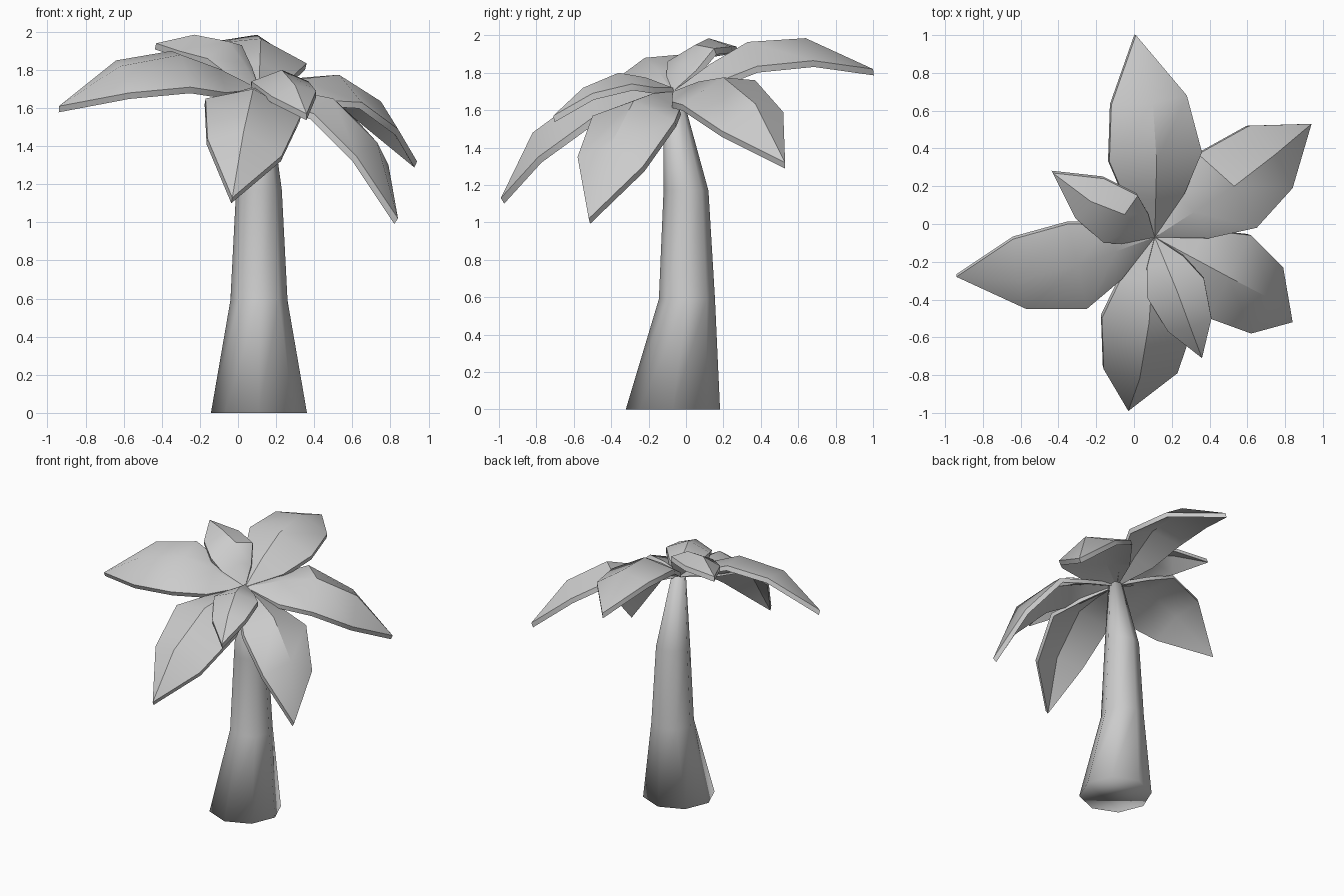
import bpy, bmesh, math
from mathutils import Vector

if "Cube" in bpy.data.objects:
    bpy.data.objects.remove(bpy.data.objects["Cube"])

grey = bpy.data.materials.new("plain_grey")
grey.diffuse_color = (0.6, 0.6, 0.6, 1)
grey.use_nodes = True
grey.node_tree.nodes["Principled BSDF"].inputs["Base Color"].default_value = grey.diffuse_color


def make_object(name, bm):
    bmesh.ops.recalc_face_normals(bm, faces=bm.faces)
    mesh = bpy.data.meshes.new(name)
    bm.to_mesh(mesh)
    bm.free()
    mesh.materials.append(grey)
    ob = bpy.data.objects.new(name, mesh)
    bpy.context.collection.objects.link(ob)
    bpy.ops.object.select_all(action='DESELECT')
    ob.select_set(True)
    bpy.context.view_layer.objects.active = ob
    return ob


# Trunk: eight-sided rings (x, y, z, radius) that bend and taper upward
bm = bmesh.new()
rings = []
for x, y, z, r in [(.11, -.07, 0, .252), (.11, .005, .59, .15),
                   (.11, 0, 1.17, .12), (.11, -.07, 1.68, .05)]:
    rings.append([bm.verts.new((x + r * math.cos(i * math.pi / 4),
                                y + r * math.sin(i * math.pi / 4), z))
                  for i in range(8)])
for a, b in zip(rings, rings[1:]):
    for i in range(8):
        j = (i + 1) % 8
        bm.faces.new((a[i], a[j], b[j], b[i]))
bm.faces.new(rings[0][::-1])
bm.faces.new(rings[-1])
make_object("trunk", bm)
bpy.ops.object.shade_smooth()


# Leaf: folded blade with a raised midrib, thickened downward
THICK = 0.035


def leaf(name, base, tip, left, mid, right):
    base = Vector(base)
    rows = [[Vector(p) for p in row] for row in zip(left, mid, right)]
    l1, m1, r1 = rows[0]
    near = [(base + l1) / 2 + (l1 - m1) * .14,
            (base + m1) / 2 + Vector((0, 0, .015)),
            (base + r1) / 2 + (r1 - m1) * .14]
    rows.insert(0, near)
    bm = bmesh.new()
    b, t = bm.verts.new(base), bm.verts.new(tip)
    grid = [[bm.verts.new(p) for p in row] for row in rows]
    for s in (0, 1):
        bm.faces.new((b, grid[0][s + 1], grid[0][s]))
        for p, q in zip(grid, grid[1:]):
            bm.faces.new((p[s], p[s + 1], q[s + 1], q[s]))
        bm.faces.new((grid[-1][s], grid[-1][s + 1], t))
    bmesh.ops.recalc_face_normals(bm, faces=bm.faces)
    if sum(f.normal.z for f in bm.faces) < 0:
        bmesh.ops.reverse_faces(bm, faces=bm.faces)
    # underside shifted along the average normal, joined by a rim
    normal = sum((f.normal * f.calc_area() for f in bm.faces), Vector()).normalized()
    top = bm.faces[:]
    ret = bmesh.ops.extrude_face_region(bm, geom=top, use_keep_orig=True)
    lower = [v for v in ret["geom"] if isinstance(v, bmesh.types.BMVert)]
    bmesh.ops.translate(bm, verts=lower, vec=-normal * THICK)
    make_object(name, bm)
    bpy.ops.object.shade_smooth_by_angle(angle=math.radians(35))


C = (.11, -.07, 1.70)
leaf("back_leaf", C, (.01, 1.0, 1.82),
     [(-.13, .33, 1.94), (-.12, .63, 1.95)],
     [(.12, .33, 1.965), (.10, .64, 1.985)],
     [(.36, .38, 1.835), (.28, .68, 1.865)])
leaf("back_right_leaf", C, (.94, .53, 1.32),
     [(.34, .37, 1.76), (.61, .52, 1.59)],
     [(.53, .20, 1.775), (.75, .37, 1.635)],
     [(.65, -.02, 1.63), (.84, .19, 1.49)])
leaf("front_right_leaf", C, (.84, -.52, 1.02),
     [(.62, -.06, 1.54), (.79, -.23, 1.30)],
     [(.50, -.28, 1.65), (.73, -.40, 1.42)],
     [(.40, -.50, 1.57), (.62, -.58, 1.35)])
leaf("front_leaf", C, (-.03, -.99, 1.13),
     [(-.17, -.50, 1.65), (-.16, -.77, 1.44)],
     [(.08, -.52, 1.70), (.03, -.82, 1.48)],
     [(.33, -.50, 1.56), (.23, -.79, 1.35)])
leaf("small_front_leaf", (.11, -.07, 1.72), (.36, -.71, 1.57),
     [(.07, -.39, 1.74), (.18, -.57, 1.66)],
     [(.23, -.36, 1.80), (.30, -.55, 1.72)],
     [(.37, -.29, 1.74), (.41, -.50, 1.69)])
leaf("left_leaf", C, (-.94, -.28, 1.61),
     [(-.35, 0, 1.90), (-.64, -.08, 1.85)],
     [(-.30, -.22, 1.88), (-.62, -.30, 1.82)],
     [(-.25, -.45, 1.71), (-.57, -.45, 1.68)])
leaf("small_back_leaf", C, (-.43, .27, 1.94),
     [(.02, .15, 1.93), (-.16, .24, 1.94)],
     [(-.05, .05, 1.95), (-.23, .12, 1.985)],
     [(-.16, -.10, 1.86), (-.31, .03, 1.90)])
